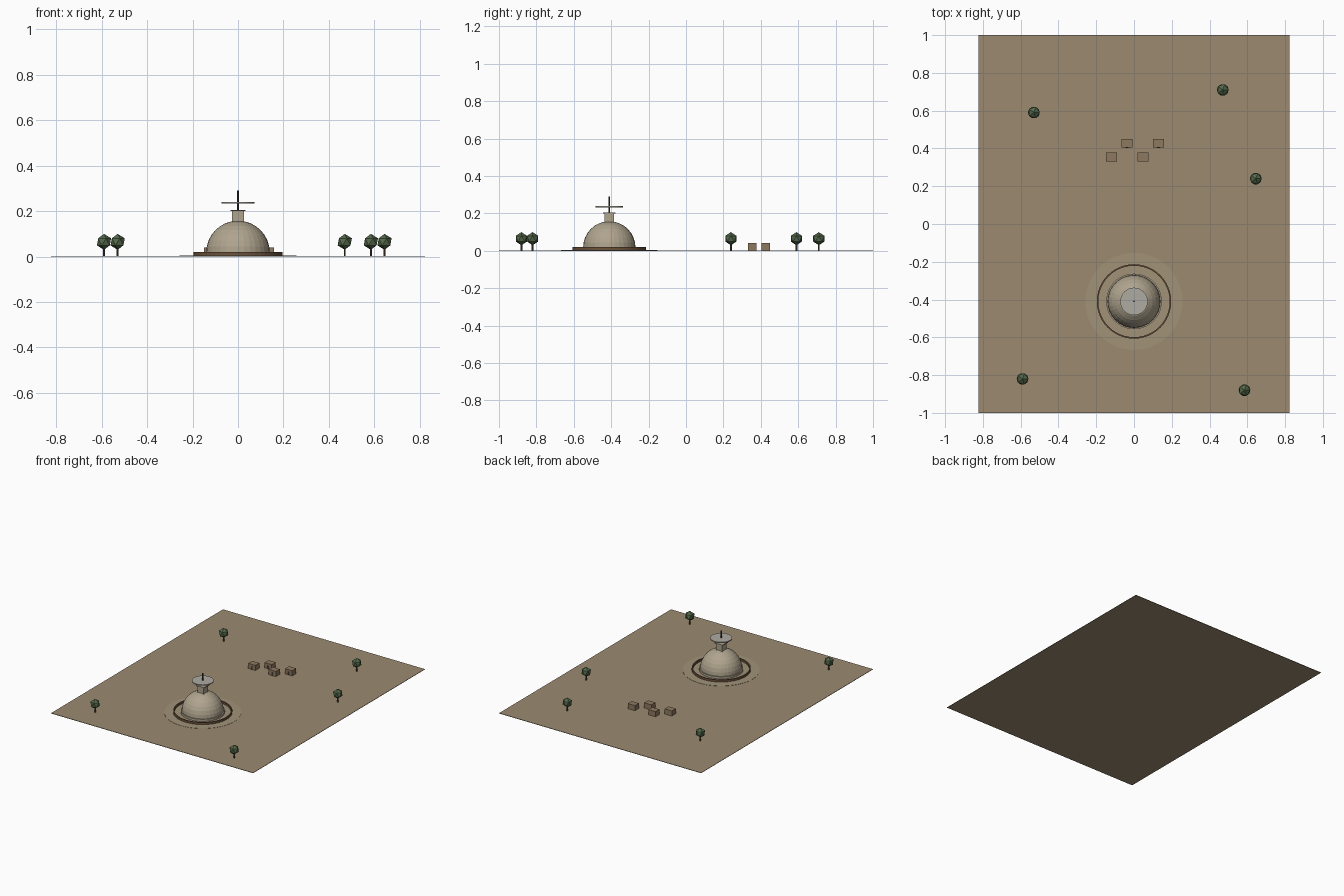
import bpy, bmesh, math

if "Cube" in bpy.data.objects:
    bpy.data.objects.remove(bpy.data.objects["Cube"])


def material(name, rgb):
    m = bpy.data.materials.new(name)
    m.diffuse_color = (*rgb, 1)
    m.use_nodes = True
    m.node_tree.nodes["Principled BSDF"].inputs["Base Color"].default_value = m.diffuse_color
    return m


EARTH = material("earth", (0.327, 0.254, 0.161))
SAND = material("sand", (0.354, 0.29, 0.19))
STONE = material("stone", (0.43, 0.37, 0.27))
METAL = material("metal", (0.43, 0.41, 0.36))
DARK = material("dark", (0.05, 0.04, 0.03))
RUST = material("rust", (0.15, 0.085, 0.045))
CLAY = material("clay", (0.27, 0.19, 0.115))
LEAF = material("leaf", (0.09, 0.14, 0.07))
BARK = material("bark", (0.10, 0.065, 0.04))


def finish(name, mat):
    o = bpy.context.object
    o.name = o.data.name = name
    o.data.materials.append(mat)
    return o


def box(name, x, y, z0, size, mat):
    bpy.ops.mesh.primitive_cube_add(size=1, location=(x, y, z0 + size[2] / 2))
    bpy.context.object.scale = size
    return finish(name, mat)


def cylinder(name, x, y, z0, z1, r, mat, sides=32):
    bpy.ops.mesh.primitive_cylinder_add(vertices=sides, radius=r, depth=z1 - z0,
                                        location=(x, y, (z0 + z1) / 2))
    return finish(name, mat)


# Thin ground slab
box("ground", 0, 0, 0, (1.645, 2, 0.003), EARTH)

# Dome: upper half of a sphere on a low round base
DY = -0.41
cylinder("sand_apron", 0, DY, 0.001, 0.0045, 0.257, SAND, 48)
cylinder("dome_base", 0, DY, 0.002, 0.02, 0.147, STONE, 48)
bpy.ops.mesh.primitive_uv_sphere_add(segments=32, ring_count=16, radius=0.14,
                                     location=(0, DY, 0.018))
dome = finish("dome", STONE)
bm = bmesh.new()
bm.from_mesh(dome.data)
bmesh.ops.delete(bm, geom=[v for v in bm.verts if v.co.z < -0.001], context='VERTS')
bm.to_mesh(dome.data)
bm.free()

# Ring wall around the dome: a rectangle spun about the dome's axis
bm = bmesh.new()
section = [bm.verts.new(p) for p in
           [(0.189, 0, 0.003), (0.197, 0, 0.003), (0.197, 0, 0.02), (0.189, 0, 0.02)]]
edges = [bm.edges.new((section[i], section[(i + 1) % 4])) for i in range(4)]
bmesh.ops.spin(bm, geom=section + edges, axis=(0, 0, 1), cent=(0, 0, 0),
               angle=math.tau, steps=48, use_merge=True)
bmesh.ops.remove_doubles(bm, verts=bm.verts, dist=1e-5)
bmesh.ops.recalc_face_normals(bm, faces=bm.faces)
mesh = bpy.data.meshes.new("dome_ring")
bm.to_mesh(mesh)
bm.free()
mesh.materials.append(RUST)
ring = bpy.data.objects.new("dome_ring", mesh)
ring.location.y = DY
bpy.context.collection.objects.link(ring)

# Tower on top: square neck, cap, mast and round plate
box("neck", 0, DY, 0.15, (0.052, 0.052, 0.052), STONE)
box("neck_cap", 0, DY, 0.2, (0.066, 0.066, 0.006), STONE)
cylinder("mast", 0, DY, 0.2, 0.29, 0.0045, DARK, 8)
cylinder("round_plate", 0, DY, 0.233, 0.24, 0.073, METAL)

# Huts, each with a front door
for i, (x, y) in enumerate([(-0.12, 0.355), (-0.037, 0.427), (0.047, 0.355), (0.13, 0.427)]):
    box(f"hut_{i}", x, y, 0.001, (0.058, 0.046, 0.04), CLAY)
    box(f"hut_door_{i}", x, y - 0.023, 0.001, (0.014, 0.003, 0.024), DARK)

# Trees: thin trunk with a faceted crown
for i, (x, y) in enumerate([(-0.53, 0.59), (0.47, 0.71), (0.645, 0.24),
                            (-0.59, -0.82), (0.585, -0.88)]):
    cylinder(f"trunk_{i}", x, y, 0.001, 0.045, 0.005, BARK, 6)
    bpy.ops.mesh.primitive_ico_sphere_add(subdivisions=1, radius=0.035, location=(x, y, 0.065))
    finish(f"crown_{i}", LEAF)
